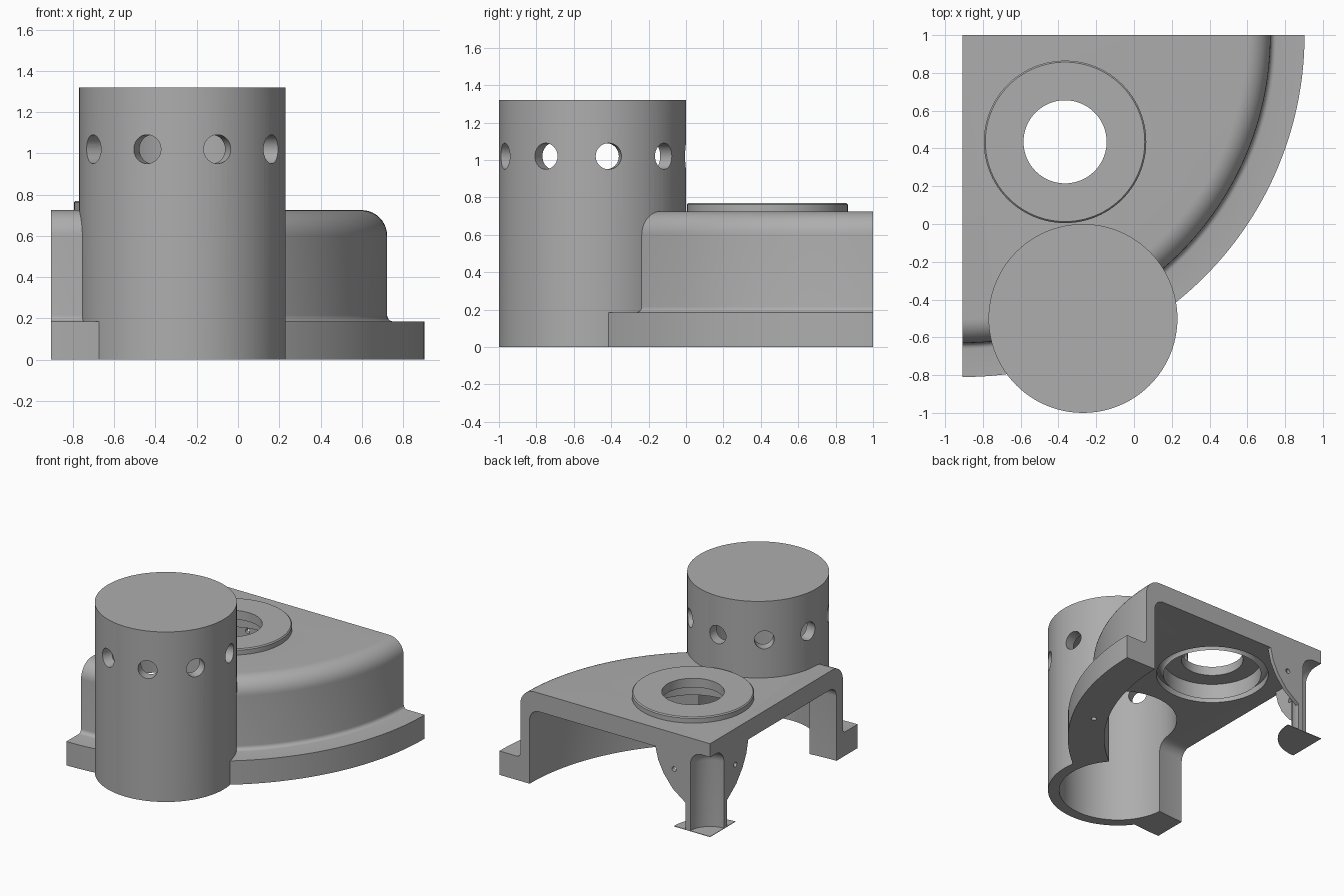
import bpy, bmesh
from math import sin, cos, pi, radians
from mathutils import Matrix, Vector

if "Cube" in bpy.data.objects:
    bpy.data.objects.remove(bpy.data.objects["Cube"], do_unlink=True)

gray = bpy.data.materials.new("plain gray")
gray.use_nodes = True
color = (0.42, 0.42, 0.42, 1)
gray.diffuse_color = color
gray.node_tree.nodes["Principled BSDF"].inputs["Base Color"].default_value = color

AXIS = (-0.907, 1.0)      # corner axis of the quarter housing
TUBE = (-0.27, -0.5)      # centre of the upright tube
PORT = (-0.365, 0.435)    # centre of the top opening


def make_object(name, bm):
    bmesh.ops.remove_doubles(bm, verts=bm.verts, dist=1e-5)
    bmesh.ops.recalc_face_normals(bm, faces=bm.faces)
    mesh = bpy.data.meshes.new(name)
    bm.to_mesh(mesh)
    bm.free()
    mesh.materials.append(gray)
    obj = bpy.data.objects.new(name, mesh)
    bpy.context.collection.objects.link(obj)
    return obj


def arc(cx, cz, r, start, end, steps=8):
    """Points of a fillet, angles in degrees."""
    angles = [radians(start + (end - start) * i / steps) for i in range(steps + 1)]
    return [(cx + r * cos(a), cz + r * sin(a)) for a in angles]


def lathe(name, profile, centre, quarter=False, ring=False, steps=96):
    """Turn an (r, z) profile about a vertical axis, fully or from -y to +x."""
    bm = bmesh.new()
    sweep = pi / 2 if quarter else 2 * pi
    rows = []
    for i in range(steps + 1):
        a = -pi / 2 + sweep * i / steps
        rows.append([bm.verts.new((centre[0] + r * cos(a), centre[1] + r * sin(a), z))
                     for r, z in profile])
    n = len(profile)
    for a, b in zip(rows, rows[1:]):
        for j in range(n if ring else n - 1):
            k = (j + 1) % n
            bm.faces.new((a[j], a[k], b[k], b[j]))
    if quarter:
        bm.faces.new(rows[0])
        bm.faces.new(rows[-1])
    return make_object(name, bm)


def rods(name, specs, radius, depth):
    """Cylinders given as (centre, direction) in one mesh."""
    bm = bmesh.new()
    for centre, direction in specs:
        turn = Vector(direction).to_track_quat('Z', 'Y').to_matrix().to_4x4()
        bmesh.ops.create_cone(bm, cap_ends=True, segments=32, radius1=radius,
                              radius2=radius, depth=depth,
                              matrix=Matrix.Translation(centre) @ turn)
    return make_object(name, bm)


def cut(obj, *cutters):
    bpy.context.view_layer.objects.active = obj
    for cutter in cutters:
        mod = obj.modifiers.new("cut", 'BOOLEAN')
        mod.operation = 'DIFFERENCE'
        mod.solver = 'EXACT'
        mod.object = cutter
        bpy.ops.object.modifier_apply(modifier=mod.name)


# Quarter housing with hollow centre hub, wall and flange
inner_fillet = arc(1.47, 0.50, 0.08, 90, 0)
housing = lathe("housing",
                [(0, 0.62)] + arc(0.07, 0.52, 0.10, 90, 0)
                + [(0.17, 0), (0.21, 0), (0.21, 0.58)]
                + inner_fillet
                + [(1.55, 0), (1.81, 0), (1.81, 0.185)]
                + arc(1.66, 0.215, 0.03, 270, 180, 5)
                + arc(1.505, 0.60, 0.125, 0, 90, 10)
                + [(0, 0.725)], AXIS, quarter=True)

# Tube with closed top
tube = lathe("tube", [(0, 1.32), (0.5, 1.32), (0.5, 0), (0.42, 0), (0.42, 1.24), (0, 1.24)], TUBE)

# Cutters
cavity = lathe("cavity_cutter", [(0, 0.58)] + inner_fillet + [(1.55, -0.1), (0, -0.1)],
               AXIS, quarter=True)
bore = lathe("bore_cutter", [(0, 1.2), (0.46, 1.2), (0.46, -0.1), (0, -0.1)], TUBE)
pocket = lathe("pocket_cutter", [(0, 0.5), (0.40, 0.5)] + arc(0.40, 0.58, 0.05, 180, 90, 6)[::-1]
               + [(0.35, 0.8), (0, 0.8)], PORT)
bolt_angle = radians(-30)
bolt = rods("bolt_cutter", [((AXIS[0] + 1.65 * cos(bolt_angle),
                              AXIS[1] + 1.65 * sin(bolt_angle), 0), (0, 0, 1))], 0.02, 0.25)
directions = [(sin(radians(20 + 40 * i)), -cos(radians(20 + 40 * i)), 0) for i in range(9)]
vents = rods("vent_cutter", [((TUBE[0] + 0.46 * d[0], TUBE[1] + 0.46 * d[1], 1.02), d)
                             for d in directions], 0.07, 0.24)
cut(housing, bore, pocket, bolt)
cut(tube, cavity, vents)

# Raised ring around the top opening
ring = lathe("port_ring", [(0.22, 0.70), (0.35, 0.70), (0.35, 0.724), (0.43, 0.724),
                           (0.43, 0.762), (0.422, 0.77), (0.22, 0.77)], PORT, ring=True)

# Hub foot plate
foot = lathe("hub_foot", [(0, 0.004), (0.31, 0.004), (0.31, 0), (0, 0)],
             AXIS, quarter=True, steps=24)

# Two curved ribs bracing the hub, one along each open side
outline = [(0.19, 0.60), (0.47, 0.60), (0.47, 0.58), (0.445, 0.48), (0.40, 0.39),
           (0.32, 0.29), (0.21, 0.21), (0.19, 0.21)]
ribs = []
pins = []
for name, along, across in (("back_rib", (1, 0), (0, -1)), ("side_rib", (0, -1), (1, 0))):
    def place(r, t, z):
        return Vector((AXIS[0] + along[0] * r + across[0] * t,
                       AXIS[1] + along[1] * r + across[1] * t, z))
    bm = bmesh.new()
    face = bm.faces.new([bm.verts.new(place(r, 0, z)) for r, z in outline])
    grown = bmesh.ops.extrude_face_region(bm, geom=[face])["geom"]
    bmesh.ops.translate(bm, vec=(across[0] * 0.03, across[1] * 0.03, 0),
                        verts=[v for v in grown if isinstance(v, bmesh.types.BMVert)])
    if len(bm.faces) < len(outline) + 2:
        bm.faces.new([v for v in face.verts])
    rib = make_object(name, bm)
    pin = rods("pin_cutter", [(place(0.31, 0, 0.445), (across[0], across[1], 0))], 0.018, 0.2)
    cut(rib, pin)
    ribs.append(rib)
    pins.append(pin)

for cutter in [cavity, bore, pocket, bolt, vents] + pins:
    bpy.data.objects.remove(cutter, do_unlink=True)

# Smooth the rounded surfaces, keep the edges crisp
bpy.ops.object.select_all(action='DESELECT')
for obj in [housing, tube, ring, foot] + ribs:
    obj.select_set(True)
    bpy.context.view_layer.objects.active = obj
bpy.ops.object.shade_smooth_by_angle(angle=radians(30))
